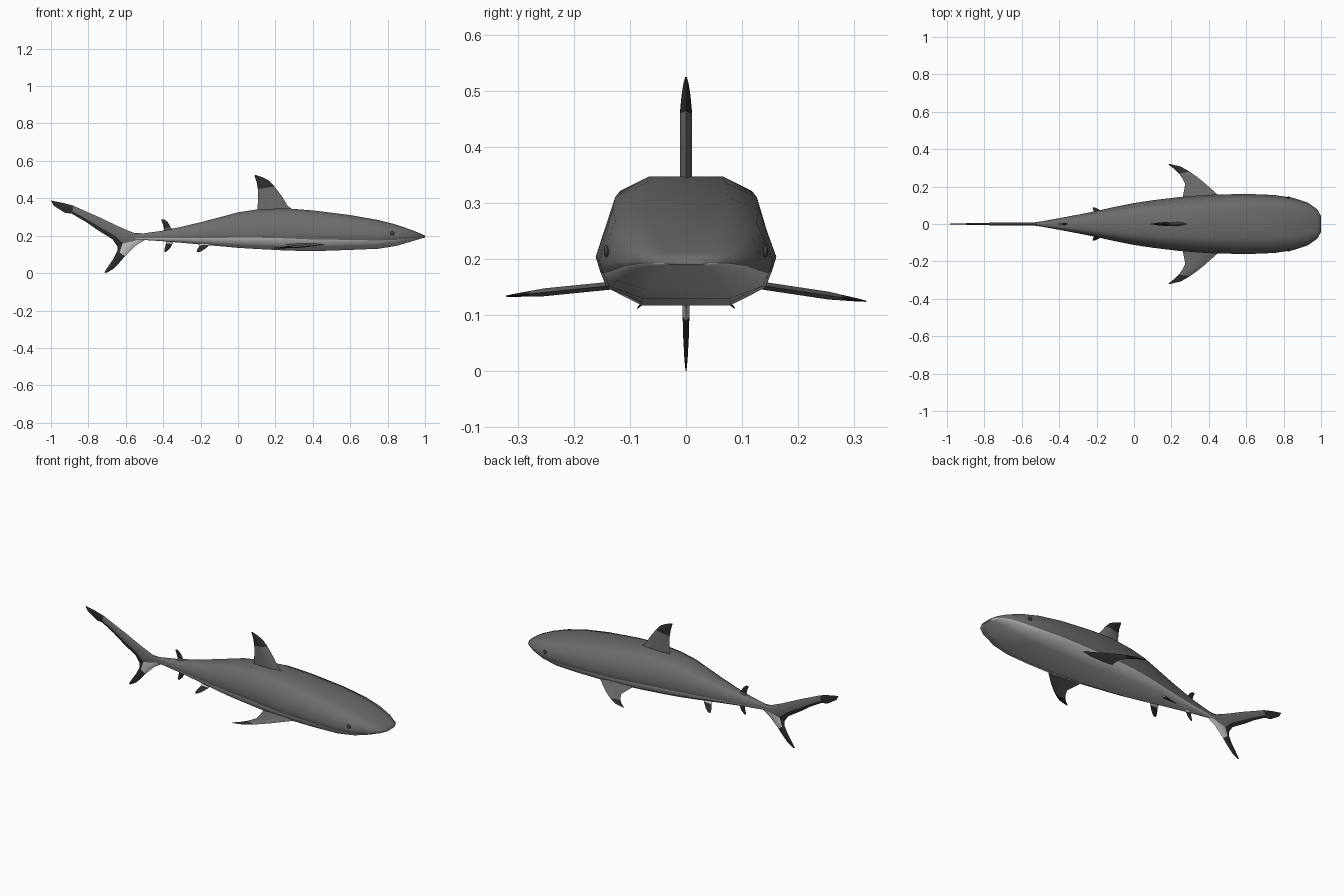
import bpy
import bmesh
from math import radians
from mathutils import Vector

if "Cube" in bpy.data.objects:
    bpy.data.objects.remove(bpy.data.objects["Cube"])


def material(name, value):
    mat = bpy.data.materials.new(name)
    colour = (value, value, value, 1)
    mat.use_nodes = True
    mat.diffuse_color = colour
    shader = mat.node_tree.nodes["Principled BSDF"]
    shader.inputs["Base Color"].default_value = colour
    shader.inputs["Roughness"].default_value = 0.7
    return mat


MATERIALS = [material("back grey", 0.15), material("belly pale grey", 0.55),
             material("fin tip black", 0.025), material("eye dark grey", 0.06)]
GREY, PALE, BLACK, EYE = range(4)


def finish(obj, angle):
    bpy.ops.object.select_all(action="DESELECT")
    obj.select_set(True)
    bpy.context.view_layer.objects.active = obj
    bpy.ops.object.shade_smooth_by_angle(angle=radians(angle))


def loft(name, rings, rule, angle=50):
    """Skin a list of closed rings; rule(section, strip) picks the colour."""
    bm = bmesh.new()
    loops = [[bm.verts.new(p) for p in ring] for ring in rings]
    count = len(loops[0])
    for i, (a, b) in enumerate(zip(loops, loops[1:])):
        for j in range(count):
            k = (j + 1) % count
            bm.faces.new((a[j], a[k], b[k], b[j])).material_index = rule(i, j)
    for loop, i in ((loops[0], 0), (loops[-1], len(loops) - 2)):
        bm.faces.new(loop).material_index = rule(i, 1)
    bmesh.ops.recalc_face_normals(bm, faces=bm.faces)
    mesh = bpy.data.meshes.new(name)
    bm.to_mesh(mesh)
    bm.free()
    for mat in MATERIALS:
        mesh.materials.append(mat)
    obj = bpy.data.objects.new(name, mesh)
    bpy.context.collection.objects.link(obj)
    finish(obj, angle)
    return obj


def fin(name, sections, place, thick, rule):
    """Sections run root to tip as (lead u, lead v, trail u, trail v)."""
    rings = []
    for i, (lu, lv, tu, tv) in enumerate(sections):
        lead, trail = Vector((lu, lv)), Vector((tu, tv))
        left = 1 - i / (len(sections) - 1)
        t = thick * min(1, 0.15 + 1.7 * left)
        profile = ((0, 0), (0.25, t), (0.7, 0.7 * t), (1, 0), (0.7, -0.7 * t), (0.25, -t))
        rings.append([place(*lead.lerp(trail, f), off) for f, off in profile])
    return loft(name, rings, lambda i, j: rule(i, min(j, 5 - j)))


def upright(u, v, off):
    return (u, off, v)


# Body: x, half width, top, bottom
STATIONS = [
    (1.0, 0.042, 0.2, 0.19), (0.98, 0.078, 0.21, 0.185), (0.93, 0.114, 0.23, 0.17),
    (0.85, 0.14, 0.258, 0.146), (0.75, 0.155, 0.284, 0.13), (0.6, 0.161, 0.31, 0.124),
    (0.4, 0.156, 0.335, 0.117), (0.25, 0.145, 0.347, 0.121), (0.1, 0.127, 0.34, 0.129),
    (0, 0.112, 0.325, 0.135), (-0.1, 0.092, 0.298, 0.144), (-0.2, 0.07, 0.272, 0.153),
    (-0.3, 0.05, 0.248, 0.162), (-0.4, 0.031, 0.227, 0.17), (-0.5, 0.013, 0.213, 0.177),
    (-0.55, 0.006, 0.208, 0.18)]


def body_ring(x, w, top, bottom):
    mid = bottom + 0.43 * (top - bottom)
    up, down = top - mid, mid - bottom
    half = [(0.46, top), (0.81, mid + 0.8 * up), (1, mid), (0.95, mid - 0.33 * down),
            (0.88, mid - 0.68 * down), (0.5, bottom)]
    return [(x, w * f, z) for f, z in half] + [(x, -w * f, z) for f, z in reversed(half)]


loft("body", [body_ring(*s) for s in STATIONS],
     lambda i, j: PALE if 3 <= j <= 7 else GREY, 70)

# Fins on the centre line
fin("dorsal_fin",
    [(0.32, 0.32, 0.1, 0.31), (0.265, 0.36, 0.105, 0.36), (0.235, 0.41, 0.108, 0.41),
     (0.195, 0.463, 0.106, 0.45), (0.165, 0.495, 0.1, 0.485),
     (0.13, 0.513, 0.092, 0.51), (0.093, 0.525, 0.088, 0.522)],
    upright, 0.011, lambda i, c: BLACK if i >= 3 else GREY)

fin("second_dorsal_fin",
    [(-0.34, 0.22, -0.4, 0.21), (-0.36, 0.245, -0.395, 0.238),
     (-0.375, 0.272, -0.402, 0.262), (-0.395, 0.288, -0.412, 0.287)],
    upright, 0.005, lambda i, c: BLACK if i >= 1 else GREY)

fin("anal_fin",
    [(-0.33, 0.185, -0.39, 0.19), (-0.352, 0.155, -0.385, 0.16),
     (-0.365, 0.13, -0.39, 0.138), (-0.385, 0.113, -0.395, 0.115)],
    upright, 0.005, lambda i, c: BLACK if i >= 1 else PALE)

# Tail with dark trailing margins
fin("tail_upper_lobe",
    [(-0.48, 0.21, -0.54, 0.165), (-0.56, 0.216, -0.64, 0.135), (-0.64, 0.25, -0.67, 0.18),
     (-0.74, 0.298, -0.755, 0.233), (-0.82, 0.333, -0.815, 0.275),
     (-0.88, 0.36, -0.89, 0.318), (-0.93, 0.374, -0.925, 0.322), (-1, 0.388, -0.985, 0.36)],
    upright, 0.007,
    lambda i, c: BLACK if i >= 5 or (i >= 1 and c == 2) else GREY)

fin("tail_lower_lobe",
    [(-0.49, 0.182, -0.54, 0.2), (-0.55, 0.145, -0.645, 0.165), (-0.605, 0.09, -0.645, 0.118),
     (-0.635, 0.055, -0.667, 0.075), (-0.67, 0.02, -0.698, 0.03), (-0.705, 0, -0.714, 0.004)],
    upright, 0.006,
    lambda i, c: BLACK if i >= 2 or (i == 1 and c == 2) else (GREY if c == 2 else PALE))

# Paired fins and eyes
for side, label, drop in ((1, "left", 0.15), (-1, "right", 0.1)):
    fin(label + "_pectoral_fin",
        [(0.48, 0.11, 0.25, 0.11), (0.455, 0.15, 0.262, 0.15), (0.377, 0.22, 0.274, 0.214),
         (0.33, 0.257, 0.258, 0.245), (0.297, 0.28, 0.24, 0.27),
         (0.25, 0.307, 0.217, 0.293), (0.187, 0.322, 0.185, 0.317)],
        lambda u, v, off: (u, side * v, 0.152 - drop * (v - 0.14) + off),
        0.007, lambda i, c: BLACK if i >= 4 else GREY)

    fin(label + "_pelvic_fin",
        [(-0.135, 0, -0.205, 0), (-0.155, 0.35, -0.205, 0.35),
         (-0.178, 0.7, -0.217, 0.7), (-0.205, 1, -0.222, 1)],
        lambda u, v, off: (u, side * (0.035 + 0.052 * v + off), 0.166 - 0.054 * v + off),
        0.004, lambda i, c: BLACK if i >= 1 else PALE)

    bpy.ops.mesh.primitive_uv_sphere_add(segments=16, ring_count=8, radius=0.011,
                                         location=(0.825, side * 0.142, 0.214))
    eye = bpy.context.object
    eye.name = label + "_eye"
    eye.scale.y = 0.4
    eye.data.materials.append(MATERIALS[EYE])
    finish(eye, 60)
